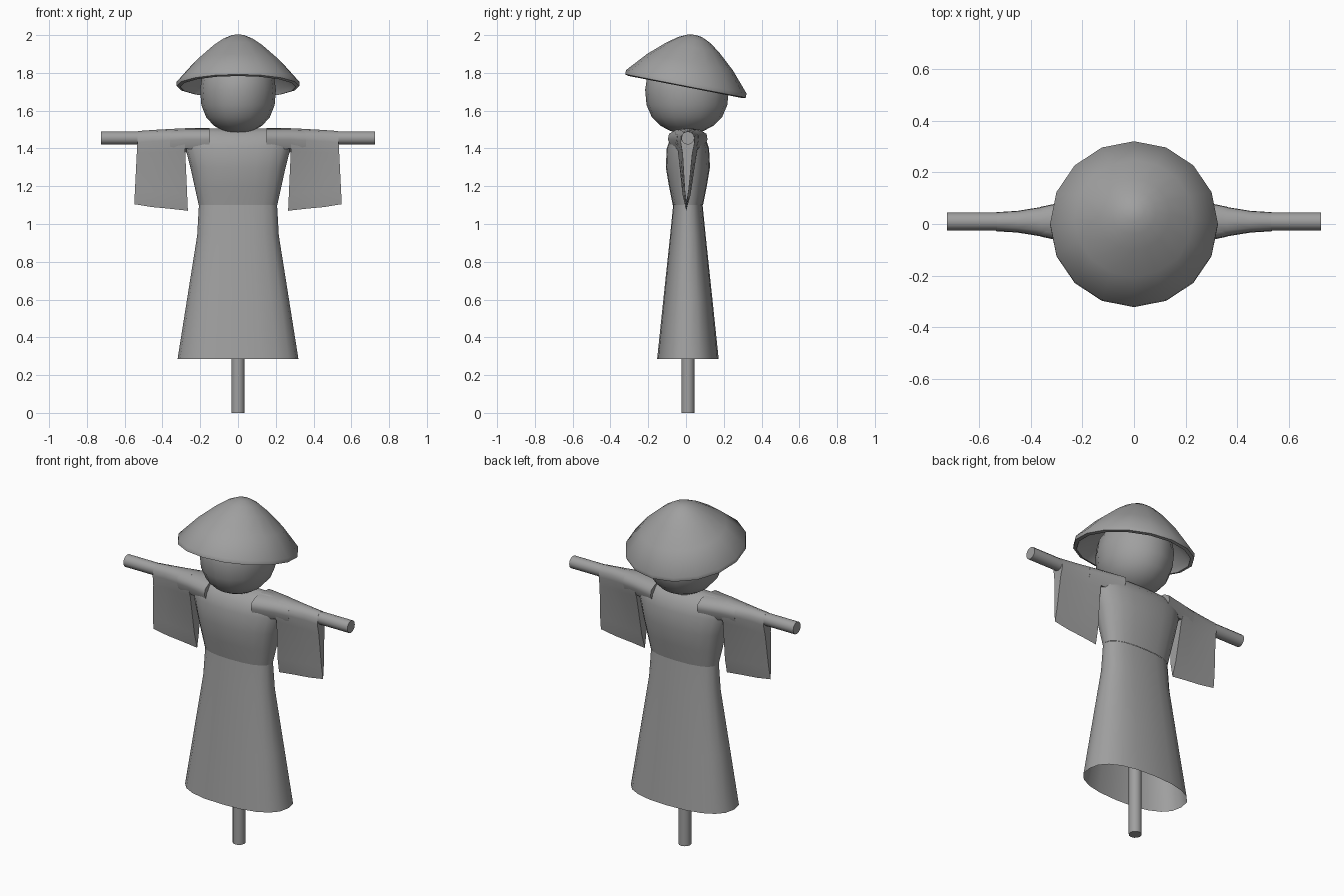
import bpy, bmesh
from math import sin, cos, pi, radians, copysign
from mathutils import Matrix

if "Cube" in bpy.data.objects:
    bpy.data.objects.remove(bpy.data.objects["Cube"])

grey = bpy.data.materials.new("plain_grey")
grey.use_nodes = True
COLOUR = (0.35, 0.35, 0.35, 1)
grey.diffuse_color = COLOUR
grey.node_tree.nodes["Principled BSDF"].inputs["Base Color"].default_value = COLOUR
CY = 0.01  # depth of the poles and robe


def loft(name, rings, cap_start=True, cap_end=True, matrix=None, angle=40):
    """Skin a list of equally long point rings."""
    bm = bmesh.new()
    loops = [[bm.verts.new(p) for p in ring] for ring in rings]
    n = len(loops[0])
    for a, b in zip(loops, loops[1:]):
        for i in range(n):
            j = (i + 1) % n
            bm.faces.new((a[i], a[j], b[j], b[i]))
    if cap_start:
        bm.faces.new(loops[0][::-1])
    if cap_end:
        bm.faces.new(loops[-1])
    if matrix:
        bm.transform(matrix)
    bmesh.ops.recalc_face_normals(bm, faces=bm.faces)
    mesh = bpy.data.meshes.new(name)
    bm.to_mesh(mesh)
    bm.free()
    mesh.materials.append(grey)
    obj = bpy.data.objects.new(name, mesh)
    bpy.context.collection.objects.link(obj)
    bpy.ops.object.select_all(action='DESELECT')
    obj.select_set(True)
    bpy.context.view_layer.objects.active = obj
    bpy.ops.object.shade_smooth_by_angle(angle=radians(angle))
    return obj


def oval(z, rx, ry, y=0, n=16, power=2.0):
    """Horizontal ring; a higher power makes it boxier."""
    def bend(v):
        return copysign(abs(v) ** (2 / power), v)
    return [(rx * bend(cos(2 * pi * i / n)), y + ry * bend(sin(2 * pi * i / n)), z)
            for i in range(n)]


# Poles
loft("upright_pole", [oval(z, 0.035, 0.035, CY, 12) for z in (0, 1.5)])
turn = Matrix.Translation((0, CY, 1.455)) @ Matrix.Rotation(pi / 2, 4, 'Y')
loft("cross_pole", [oval(z, 0.035, 0.035, 0, 12) for z in (-0.725, 0.725)], matrix=turn)

# Robe: open skirt and rounded chest
skirt = [(0.285, 0.32, 0.163), (0.6, 0.27, 0.13), (0.94, 0.216, 0.094), (1.1, 0.207, 0.078)]
loft("skirt", [oval(z, rx, ry, CY, 20, 2.4) for z, rx, ry in skirt], False, False)
chest = [(1.1, 0.208, 0.08), (1.2, 0.23, 0.1), (1.3, 0.252, 0.117), (1.4, 0.278, 0.112),
         (1.45, 0.28, 0.095), (1.485, 0.27, 0.065), (1.505, 0.25, 0.03)]
loft("chest", [oval(z, rx, ry, CY, 20, 2.4) for z, rx, ry in chest], False, True, angle=60)


def sleeve_ring(side, x, width, top, bottom, lean):
    """Drop-shaped section: round over the pole, thin below."""
    front = [(0.6, top - 0.008), (0.95, top - 0.03), (1, top - 0.06),
             (0.7, max(top - 0.12, bottom + 0.02)), (0.3, bottom + (top - bottom) * 0.2)]
    outline = [(0, top)] + front + [(0, bottom)] + [(-w, z) for w, z in reversed(front)]
    return [(side * (x + lean * (top - z)), CY - w * width - (top - z) * 0.02, z)
            for w, z in outline]


# Sleeves draped over the cross pole
for side, label in ((1, "left"), (-1, "right")):
    shoulder = [(0.15, 0.105, 1.507, 1.36, 0), (0.28, 0.075, 1.507, 1.38, 0)]
    loft(label + "_shoulder", [sleeve_ring(side, *s) for s in shoulder]
         + [sleeve_ring(side, 0.36, 0.058, 1.502, 1.37, 0)], angle=60)
    drape = [(0.285, 0.072, 1.507, 1.07, -0.045), (0.36, 0.057, 1.503, 1.08, -0.02),
             (0.45, 0.042, 1.498, 1.09, 0.02), (0.53, 0.037, 1.492, 1.105, 0.05)]
    loft(label + "_sleeve", [sleeve_ring(side, *s) for s in drape], angle=60)

# Head
head = [(1.482, 0.04), (1.492, 0.08), (1.52, 0.13), (1.565, 0.172), (1.63, 0.198),
        (1.71, 0.205), (1.78, 0.195), (1.85, 0.15), (1.89, 0.07)]
loft("head", [oval(z, r * 0.98, r * 1.08, 0.005, 16) for z, r in head], angle=60)

# Hat: conical shell tipped backwards
tilt = Matrix.Translation((0, 0, 1.745)) @ Matrix.Rotation(radians(-11), 4, 'X')
hat = [(0.02, 0.235), (0.09, 0.19), (0.2, 0.1), (0.295, 0.01), (0.306, -0.02), (0.325, -0.015),
       (0.325, 0.008), (0.23, 0.115), (0.14, 0.195), (0.085, 0.234), (0.04, 0.255), (0.01, 0.26)]
loft("hat", [oval(z, r, r) for r, z in hat], matrix=tilt, angle=50)
